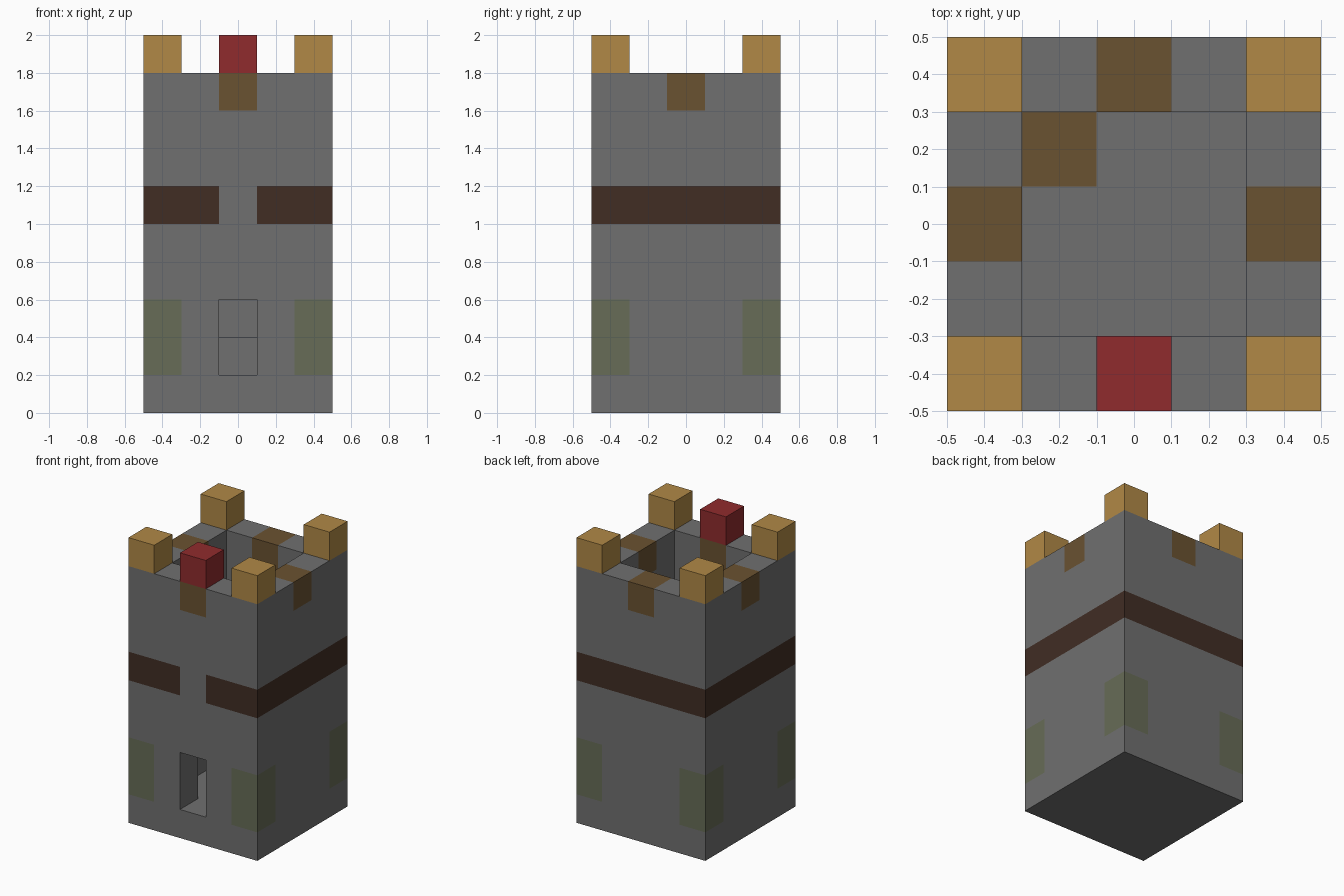
import bpy
import bmesh
from mathutils import Vector

U = 0.2  # edge length of one block

cube = bpy.data.objects.get("Cube")
if cube:
    bpy.data.objects.remove(cube, do_unlink=True)


def linear(c):
    c /= 255
    return c / 12.92 if c <= 0.04045 else ((c + 0.055) / 1.055) ** 2.4


def material(name, rgb):
    mat = bpy.data.materials.new(name)
    colour = [linear(c) for c in rgb] + [1.0]
    mat.use_nodes = True
    mat.diffuse_color = colour
    shader = next(n for n in mat.node_tree.nodes if n.type == 'BSDF_PRINCIPLED')
    shader.inputs["Base Color"].default_value = colour
    return mat


stone = material("stone_grey", (112, 112, 112))
wood = material("wood_brown", (106, 82, 49))
beam = material("dark_beam", (65, 45, 36))
moss = material("moss_green", (103, 108, 87))
gold = material("gold", (177, 137, 70))
red = material("red", (144, 43, 45))


def build_blocks(name, cells, materials, paint=lambda cell, normal: 0):
    """Skin a set of blocks; cells are (x, y, z) with x, y counted from the centre."""
    bm = bmesh.new()
    for cell in sorted(cells):
        centre = Vector((cell[0], cell[1], cell[2] + 0.5)) * U
        for axis in range(3):
            for sign in (-1, 1):
                n = Vector((0, 0, 0))
                n[axis] = sign
                if tuple(int(c + d) for c, d in zip(cell, n)) in cells:
                    continue
                a = Vector((0, 0, 0))
                a[(axis + 1) % 3] = 1
                b = n.cross(a)
                corners = (-a - b, a - b, a + b, b - a)
                face = bm.faces.new([bm.verts.new(centre + (n + c) * U / 2)
                                     for c in corners])
                face.material_index = paint(cell, n)
    bmesh.ops.remove_doubles(bm, verts=bm.verts, dist=0.001)
    mesh = bpy.data.meshes.new(name)
    bm.to_mesh(mesh)
    bm.free()
    for mat in materials:
        mesh.materials.append(mat)
    obj = bpy.data.objects.new(name, mesh)
    bpy.context.collection.objects.link(obj)
    return obj


# Tower shell: ground floor, hollow walls, doorway, upper floor and inner step
span = range(-2, 3)
tower = set()
for x in span:
    for y in span:
        for z in range(9):
            wall = max(abs(x), abs(y)) == 2
            door = x == 0 and y == -2 and z in (1, 2)
            floor = z in (0, 5)
            step = z == 1 and y == 1
            if (wall and not door) or floor or step:
                tower.add((x, y, z))


def paint_tower(cell, normal):
    x, y, z = cell
    wall = max(abs(x), abs(y)) == 2
    if wall and z == 8 and 0 in (x, y):
        return 1                                  # wooden notches
    if (x, y, z) == (-1, 1, 5) and normal.z > 0:
        return 1                                  # trapdoor
    if wall and z == 5 and (x, y) != (0, -2):
        return 2                                  # beam band
    if abs(x) == abs(y) == 2 and z in (1, 2):
        return 3                                  # mossy corners
    return 0


build_blocks("tower", tower, [stone, wood, beam, moss], paint_tower)

# Battlements
for side, x in (("left", 2), ("right", -2)):
    for end, y in (("front", -2), ("back", 2)):
        build_blocks(f"{end}_{side}_merlon", {(x, y, 9)}, [gold])
build_blocks("front_red_merlon", {(0, -2, 9)}, [red])
